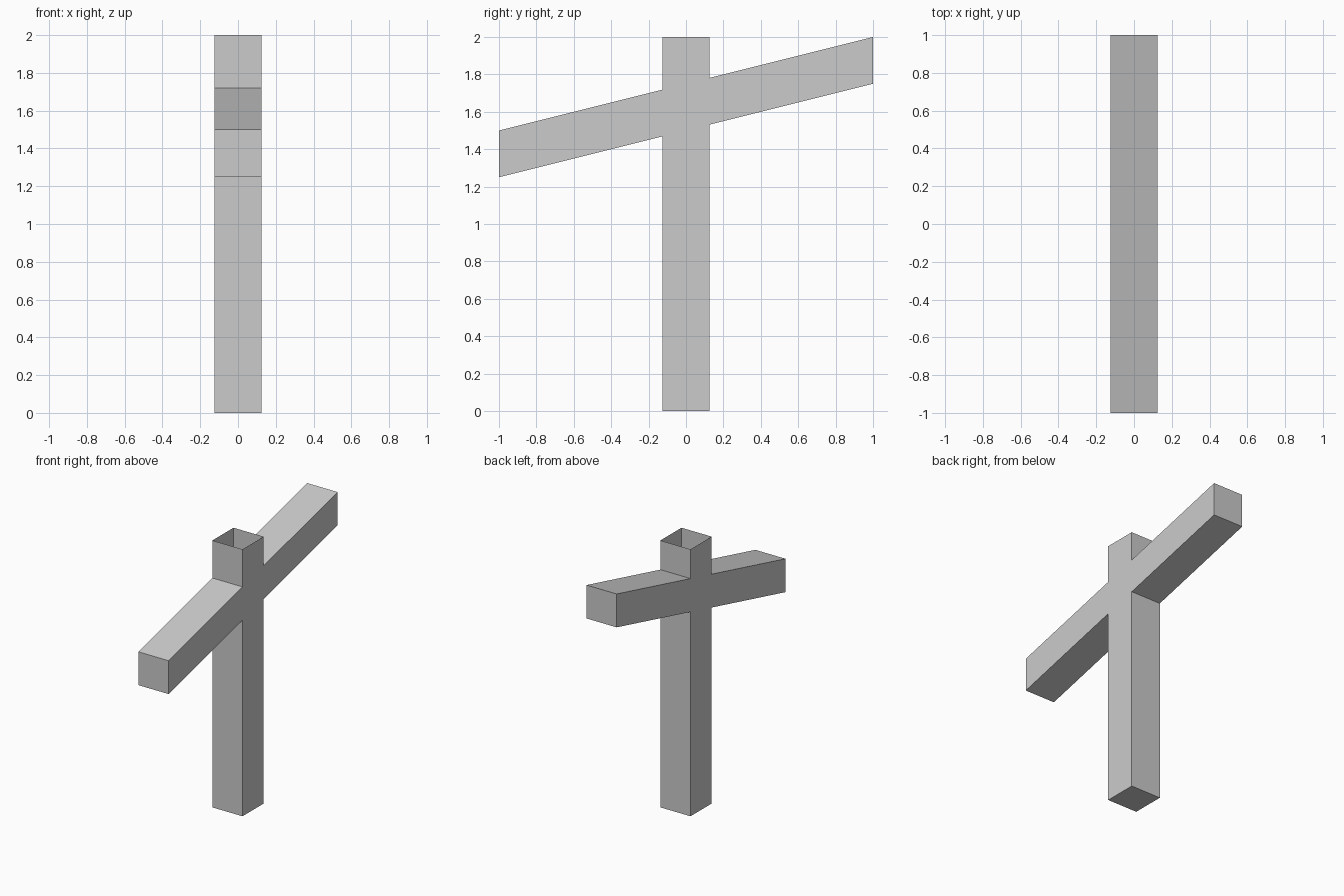
import bpy, bmesh

if "Cube" in bpy.data.objects:
    bpy.data.objects.remove(bpy.data.objects["Cube"])

H = 0.125  # half width of the square beams


def slope(base):
    return lambda y: base + 0.25 * y


def flat(z):
    return lambda y: z


def prism(name, half_y, low, high, bottom=True, top=True):
    """Rectangular prism whose lower and upper heights may vary along y."""
    bm = bmesh.new()
    corners = [(-H, -half_y), (H, -half_y), (H, half_y), (-H, half_y)]
    lo = [bm.verts.new((x, y, low(y))) for x, y in corners]
    hi = [bm.verts.new((x, y, high(y))) for x, y in corners]
    for i in range(4):
        j = (i + 1) % 4
        bm.faces.new((lo[i], lo[j], hi[j], hi[i]))
    if bottom:
        bm.faces.new(lo[::-1])
    if top:
        bm.faces.new(hi)
    mesh = bpy.data.meshes.new(name)
    bm.to_mesh(mesh)
    bm.free()
    obj = bpy.data.objects.new(name, mesh)
    bpy.context.collection.objects.link(obj)
    return obj


# Upright post, ending under the slanted arm
prism("post", H, flat(0), slope(1.5), top=False)
# Slanted cross arm with vertical ends
prism("cross_arm", 1.0, slope(1.5), slope(1.75))
# Open-topped continuation of the post above the arm
prism("post_top", H, slope(1.75), flat(2), bottom=False, top=False)
